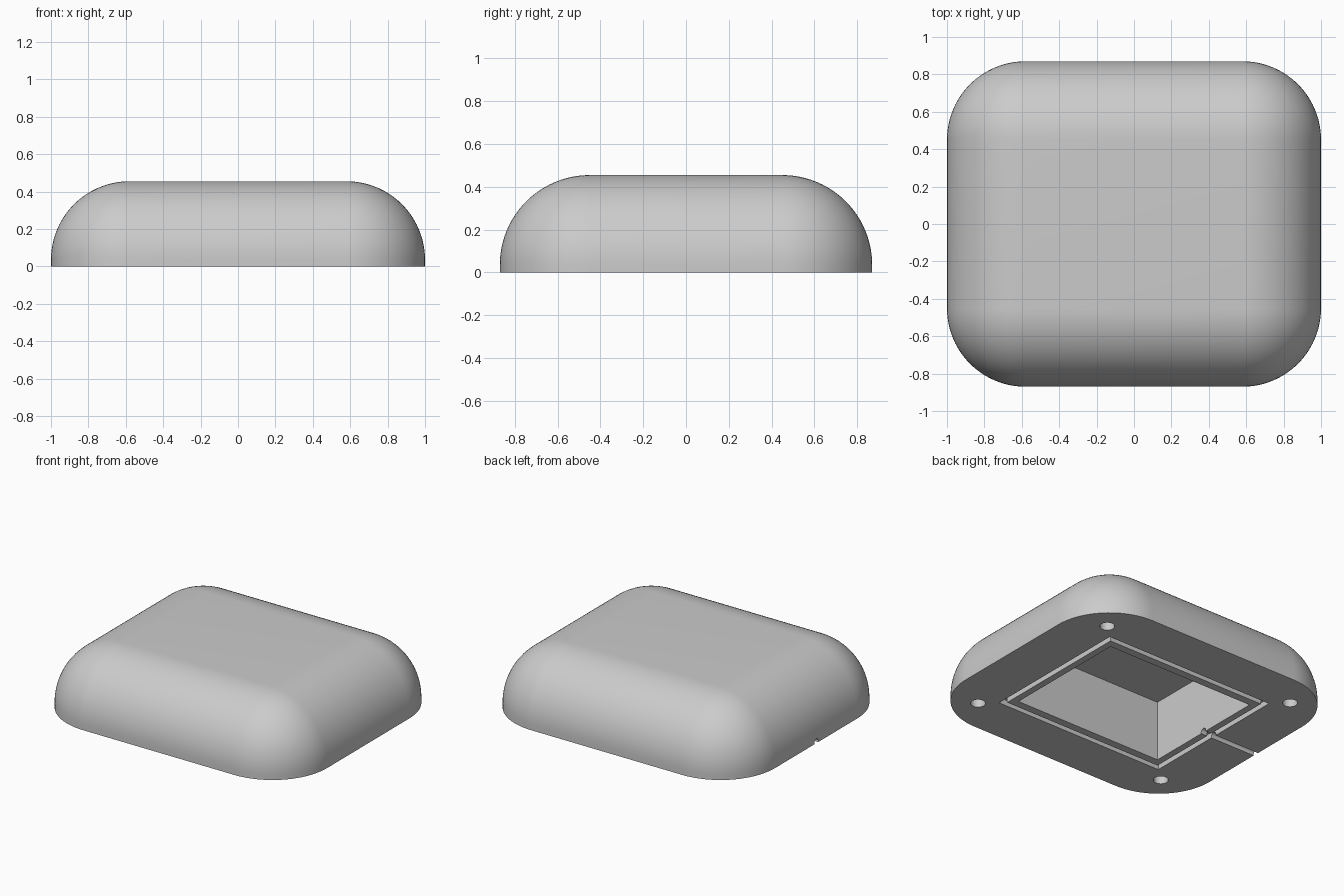
import bpy, bmesh, math
from mathutils import Matrix, Vector

if "Cube" in bpy.data.objects:
    bpy.data.objects.remove(bpy.data.objects["Cube"], do_unlink=True)

HX, HY, TOP, ROUND = 1.0, 0.87, 0.455, 0.42   # half width, half depth, height, edge radius
CAVITY_X, CAVITY_Y, CAVITY_TOP = 0.57, 0.45, 0.417
SEAL_X, SEAL_Y, SEAL_W, SEAL_DEPTH = 0.635, 0.523, 0.036, 0.04

grey = bpy.data.materials.new("light_grey")
grey.use_nodes = True
grey.diffuse_color = (0.6, 0.6, 0.6, 1)
grey.node_tree.nodes["Principled BSDF"].inputs["Base Color"].default_value = (0.6, 0.6, 0.6, 1)


def make_object(name, bm):
    mesh = bpy.data.meshes.new(name)
    bmesh.ops.recalc_face_normals(bm, faces=bm.faces[:])
    bm.to_mesh(mesh)
    bm.free()
    mesh.materials.append(grey)
    ob = bpy.data.objects.new(name, mesh)
    bpy.context.collection.objects.link(ob)
    return ob


def box(name, centre, size):
    bm = bmesh.new()
    bmesh.ops.create_cube(bm, size=1, matrix=Matrix.Translation(centre) @ Matrix.Diagonal((*size, 1)))
    return make_object(name, bm)


def cylinder(name, centre, radius, length, turn=Matrix()):
    bm = bmesh.new()
    bmesh.ops.create_cone(bm, cap_ends=True, segments=32, radius1=radius, radius2=radius,
                          depth=length, matrix=Matrix.Translation(centre) @ turn)
    return make_object(name, bm)


def cut(target, cutter):
    """Subtract the cutter from the target and remove the cutter."""
    mod = target.modifiers.new("cut", "BOOLEAN")
    mod.operation, mod.solver, mod.object = "DIFFERENCE", "EXACT", cutter
    bpy.context.view_layer.update()
    result = bpy.data.meshes.new_from_object(target.evaluated_get(bpy.context.evaluated_depsgraph_get()))
    target.modifiers.clear()
    target.data = result
    bpy.data.objects.remove(cutter, do_unlink=True)


# Rounded block, halved at its middle to leave a flat underside
bm = bmesh.new()
bmesh.ops.create_cube(bm, size=2, matrix=Matrix.Diagonal((HX, HY, TOP, 1)))
bmesh.ops.bevel(bm, geom=bm.edges[:], offset=ROUND, offset_type="OFFSET",
                segments=24, profile=0.5, affect="EDGES")
bmesh.ops.bisect_plane(bm, geom=bm.verts[:] + bm.edges[:] + bm.faces[:], plane_co=Vector(),
                       plane_no=(0, 0, 1), clear_inner=True)
bmesh.ops.holes_fill(bm, edges=[e for e in bm.edges if e.is_boundary], sides=0)
body = make_object("housing", bm)

# Deep square-cornered cavity
cut(body, box("cavity_cutter", (0, 0, CAVITY_TOP - 0.5), (2 * CAVITY_X, 2 * CAVITY_Y, 1)))

# Seal groove running round the cavity
for s in (-1, 1):
    cut(body, box("groove_cutter", (s * SEAL_X, 0, 0),
                  (SEAL_W, 2 * SEAL_Y + SEAL_W, 2 * SEAL_DEPTH)))
    cut(body, box("groove_cutter", (0, s * SEAL_Y, 0),
                  (2 * SEAL_X - SEAL_W / 2, SEAL_W, 2 * SEAL_DEPTH)))

# Screw holes in the four corners
for sx in (-1, 1):
    for sy in (-1, 1):
        cut(body, cylinder("hole_cutter", (sx * 0.75, sy * 0.632, 0), 0.047, 0.4))

# Cable channel from the cavity out through the right side
cut(body, cylinder("channel_cutter", (-0.8, 0, 0.008), 0.022, 0.6,
                   Matrix.Rotation(math.pi / 2, 4, "Y")))

# Smooth curves, crisp cut edges
bpy.ops.object.select_all(action="DESELECT")
body.select_set(True)
bpy.context.view_layer.objects.active = body
bpy.ops.object.shade_smooth_by_angle(angle=math.radians(30))
